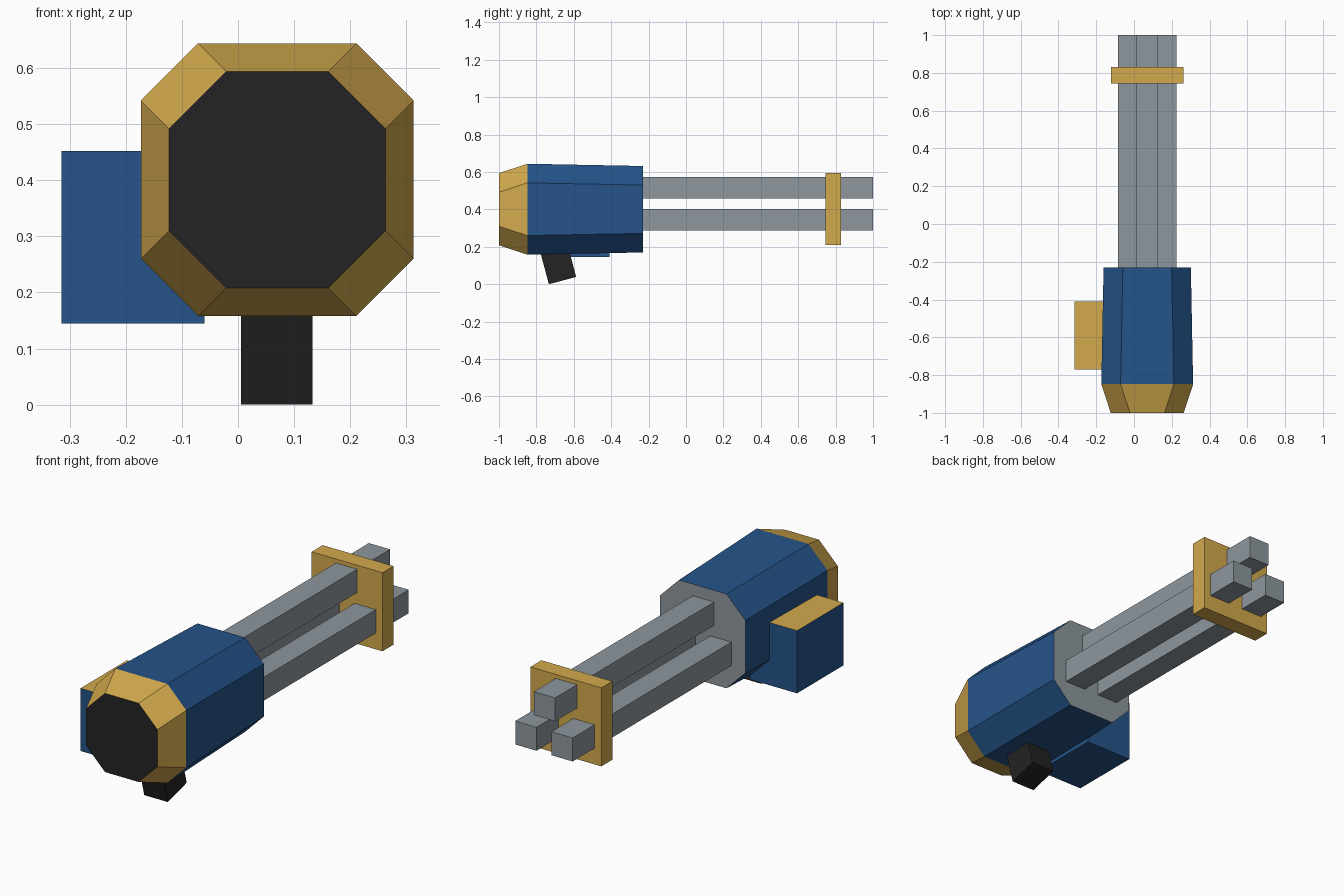
import bpy, bmesh, math
from mathutils import Matrix, Vector

if "Cube" in bpy.data.objects:
    bpy.data.objects.remove(bpy.data.objects["Cube"])


def material(name, rgb):
    m = bpy.data.materials.new(name)
    m.diffuse_color = (*rgb, 1)
    m.use_nodes = True
    m.node_tree.nodes["Principled BSDF"].inputs["Base Color"].default_value = m.diffuse_color
    return m


BLUE = material("blue", (0.018, 0.087, 0.25))
GOLD = material("gold", (0.65, 0.40, 0.075))
GREY = material("steel grey", (0.27, 0.31, 0.34))
BLACK = material("black", (0.017, 0.017, 0.017))

CX, CZ = 0.07, 0.401  # axis of the body


def finish(name, bm, mats):
    bmesh.ops.recalc_face_normals(bm, faces=bm.faces)
    mesh = bpy.data.meshes.new(name)
    bm.to_mesh(mesh)
    bm.free()
    for m in mats:
        mesh.materials.append(m)
    obj = bpy.data.objects.new(name, mesh)
    bpy.context.collection.objects.link(obj)
    return obj


def box(name, lo, hi, mats, top_index=0):
    bm = bmesh.new()
    lo, hi = Vector(lo), Vector(hi)
    bmesh.ops.create_cube(bm, size=1, matrix=Matrix.Translation((lo + hi) / 2)
                          @ Matrix.Diagonal((*(hi - lo), 1)))
    bm.normal_update()
    for f in bm.faces:
        if f.normal.z > 0.9:
            f.material_index = top_index
    return finish(name, bm, mats)


def ring(bm, y, half, cut=0.102):
    """Square ring with cut corners around the body axis."""
    k = half - cut
    pts = [(half, k), (k, half), (-k, half), (-half, k),
           (-half, -k), (-k, -half), (k, -half), (half, -k)]
    return [bm.verts.new((CX + x, y, CZ + z)) for x, z in pts]


# Eight-sided body: black rear cap, gold bevel, blue casing, grey muzzle face
bm = bmesh.new()
rings = [ring(bm, -1.0, 0.193), ring(bm, -0.848, 0.243), ring(bm, -0.23, 0.231)]
bm.faces.new(rings[0]).material_index = 2
bm.faces.new(rings[-1]).material_index = 3
for index, (a, b) in zip((1, 0), zip(rings, rings[1:])):
    for i in range(8):
        j = (i + 1) % 8
        bm.faces.new((a[i], a[j], b[j], b[i])).material_index = index
finish("body", bm, [BLUE, GOLD, BLACK, GREY])

# Three square barrels
R = 0.0575
for name, x, z in (("barrel_top", CX - 0.003, 0.517),
                   ("barrel_left", CX - 0.098, 0.346),
                   ("barrel_right", CX + 0.098, 0.346)):
    box(name, (x - R, -0.25, z - R), (x + R, 1.0, z + R), [GREY])

# Gold plate holding the barrels
box("barrel_plate", (-0.122, 0.745, 0.209), (0.262, 0.83, 0.594), [GOLD])

# Side magazine with gold lid
box("magazine", (-0.315, -0.77, 0.145), (-0.06, -0.41, 0.452), [BLUE, GOLD], 1)

# Tilted grip under the body
grip = box("grip", (-0.064, 0, 0), (0.064, 0.151, 0.22), [BLACK])
grip.matrix_world = (Matrix.Translation((0.069, -0.733, 0))
                     @ Matrix.Rotation(math.radians(15), 4, 'X'))
